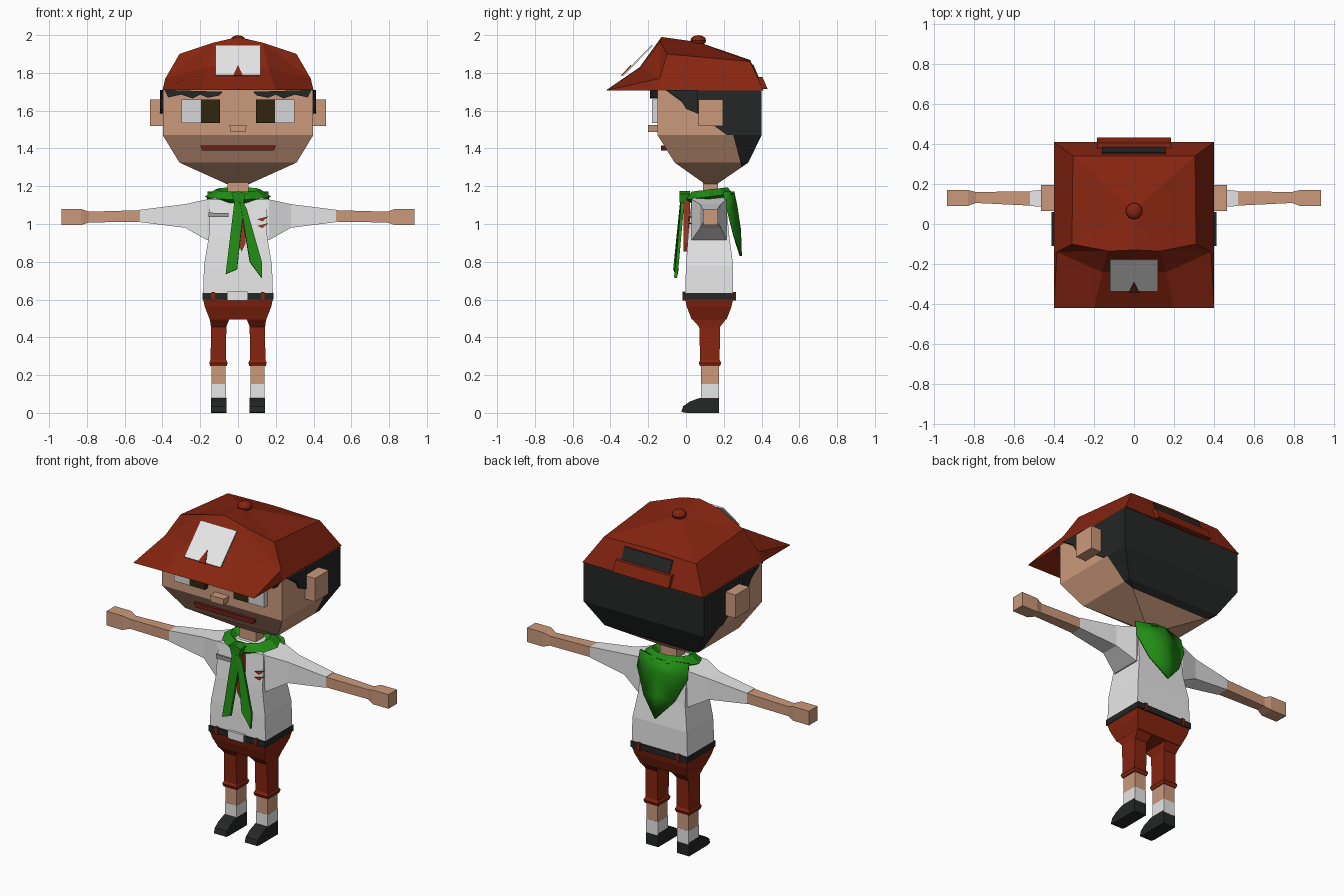
import bpy, bmesh, math
from mathutils import Vector

cube = bpy.data.objects.get("Cube")
if cube:
    bpy.data.objects.remove(cube, do_unlink=True)


def material(name, r, g, b):
    m = bpy.data.materials.new(name)
    m.use_nodes = True
    m.diffuse_color = (r, g, b, 1)
    m.node_tree.nodes["Principled BSDF"].inputs["Base Color"].default_value = (r, g, b, 1)
    return m


skin = material("skin", .60, .32, .20)
red = material("cap_red", .24, .018, .005)
dark = material("dark_hair", .018, .019, .019)
white = material("white_cloth", .80, .80, .80)
eye_white = material("eye_white", .68, .68, .70)
brown = material("eye_brown", .03, .018, .005)
lip = material("lip_red", .15, .014, .008)
green = material("scarf_green", .015, .26, .007)
tie_red = material("tie_red", .33, .04, .015)
grey = material("pocket_grey", .35, .35, .35)


def part(name, mat, verts, faces, mirror=False, thick=0, smooth=False):
    """Mesh object from points and faces, optionally mirrored or thickened."""
    bm = bmesh.new()
    vs = [bm.verts.new(v) for v in verts]
    for f in faces:
        bm.faces.new([vs[i] for i in f])
    bmesh.ops.recalc_face_normals(bm, faces=bm.faces)
    for f in bm.faces:
        f.smooth = smooth
    me = bpy.data.meshes.new(name)
    bm.to_mesh(me)
    bm.free()
    me.materials.append(mat)
    ob = bpy.data.objects.new(name, me)
    bpy.context.collection.objects.link(ob)
    if mirror:
        ob.modifiers.new("mirror", 'MIRROR')
    if thick:
        s = ob.modifiers.new("thickness", 'SOLIDIFY')
        s.thickness, s.offset = thick, 0
    return ob


def loft(name, mat, rings, mirror=False, caps=True):
    """Skin a list of closed rings with equal point counts."""
    n = len(rings[0])
    faces = [(k * n + i, k * n + (i + 1) % n, k * n + n + (i + 1) % n, k * n + n + i)
             for k in range(len(rings) - 1) for i in range(n)]
    if caps:
        faces += [tuple(range(n)), tuple(range((len(rings) - 1) * n, len(rings) * n))]
    return part(name, mat, [p for r in rings for p in r], faces, mirror)


def flat(z, x0, x1, y0, y1):
    return [(x0, y0, z), (x1, y0, z), (x1, y1, z), (x0, y1, z)]


def across(x, y0, y1, z0, z1):
    return [(x, y0, z0), (x, y1, z0), (x, y1, z1), (x, y0, z1)]


def box(name, mat, x0, x1, y0, y1, z0, z1, mirror=False):
    return loft(name, mat, [flat(z0, x0, x1, y0, y1), flat(z1, x0, x1, y0, y1)], mirror)


def prism_y(name, mat, pts, y0, y1, mirror=False):
    return loft(name, mat, [[(x, y, z) for x, z in pts] for y in (y0, y1)], mirror)


def prism_x(name, mat, pts, x0, x1, mirror=False):
    return loft(name, mat, [[(x, y, z) for y, z in pts] for x in (x0, x1)], mirror)


# Head, with the hair region cut into its faces
head = loft("head", skin, [flat(1.212, -.06, .06, .10, .165), flat(1.325, -.31, .31, -.06, .33),
                           flat(1.47, -.398, .398, -.15, .40), flat(1.712, -.398, .398, -.15, .40)])
head.data.materials.append(dark)
upper = Vector((0, -.11, 1.71)), Vector((0, .125, .17))
lower = Vector((0, .25, 1.47)), Vector((0, .19, .05))
bm = bmesh.new()
bm.from_mesh(head.data)
for co, no in (upper, lower):
    bmesh.ops.bisect_plane(bm, geom=bm.verts[:] + bm.edges[:] + bm.faces[:], plane_co=co, plane_no=no)
for f in bm.faces:
    c = f.calc_center_median()
    co, no = upper if c.z > 1.47 else lower
    f.material_index = int((c - co).dot(no) > 0)
bm.to_mesh(head.data)
bm.free()

# Face details
box("ear", skin, .39, .465, .065, .195, 1.52, 1.66, True)
box("eye", eye_white, .197, .30, -.18, -.148, 1.535, 1.66, True)
box("iris", brown, .095, .197, -.18, -.148, 1.535, 1.66, True)
prism_y("nose", skin, [(-.04, 1.487), (.04, 1.487), (.046, 1.525), (-.046, 1.525)], -.2, -.148)
prism_y("mouth", lip, [(-.19, 1.388), (.19, 1.388), (.20, 1.415), (-.20, 1.415)], -.132, -.09)
prism_y("fringe", dark, [(.08, 1.70), (.10, 1.68), (.16, 1.668), (.20, 1.685), (.24, 1.665),
                         (.30, 1.685), (.37, 1.67), (.39, 1.71)], -.19, -.148, True)
prism_x("sideburn", dark, [(-.11, 1.71), (-.03, 1.66), (0, 1.61), (.06, 1.585), (.06, 1.71)],
        .39, .413, True)

# Cap with sloping brim, modelled as one half and mirrored
cap_points = {
    "rim_back": (.40, .41, 1.708), "rim_back_mid": (0, .41, 1.708),
    "ridge_back": (.305, .34, 1.86), "ridge_back_mid": (0, .34, 1.868),
    "ridge_front": (.31, -.10, 1.90), "crown": (0, .065, 1.963),
    "peak": (0, -.13, 1.99), "peak_side": (.13, -.135, 1.96),
    "fold": (0, -.245, 1.83), "fold_side": (.16, -.24, 1.83),
    "temple": (.385, -.14, 1.77), "rim_side": (.40, -.15, 1.708),
    "brim_corner": (.40, -.42, 1.708), "brim_side": (.20, -.42, 1.71), "brim_mid": (0, -.42, 1.71)}
cap_faces = ["rim_back ridge_back ridge_back_mid rim_back_mid",
             "rim_back ridge_back ridge_front temple rim_side",
             "ridge_back_mid ridge_back crown", "ridge_back ridge_front crown",
             "ridge_front peak_side crown", "peak_side peak crown",
             "peak peak_side fold_side fold", "fold fold_side brim_side brim_mid",
             "peak_side ridge_front temple", "peak_side temple fold_side",
             "fold_side temple brim_corner brim_side", "temple rim_side brim_corner"]
keys = list(cap_points)
part("cap", red, list(cap_points.values()),
     [[keys.index(k) for k in f.split()] for f in cap_faces], True)
part("cap_patch", white, [(-.12, -.18, 1.945), (.12, -.18, 1.945), (.12, -.335, 1.785), (-.12, -.335, 1.785)],
     [(0, 1, 2, 3)], thick=.008)
part("patch_mark", red, [(-.025, -.342, 1.785), (.025, -.342, 1.785), (0, -.29, 1.84)], [(0, 1, 2)], thick=.006)
prism_x("cap_strap", red, [(.432, 1.715), (.405, 1.778), (.37, 1.778), (.40, 1.715)], -.185, .185)
prism_x("cap_opening", dark, [(.386, 1.775), (.356, 1.845), (.335, 1.845), (.36, 1.775)], -.16, .16)
bpy.ops.mesh.primitive_uv_sphere_add(segments=10, ring_count=6, radius=.042, location=(0, .065, 1.972))
button = bpy.context.object
button.name = "cap_button"
button.scale.z = .66
button.data.materials.append(red)

# Neck, shirt, arms
box("neck", skin, -.055, .055, .09, .17, 1.10, 1.24)
loft("shirt", white, [flat(.61, -.185, .185, -.005, .25), flat(.78, -.18, .18, 0, .25),
                      flat(.93, -.155, .155, .01, .23), flat(1.13, -.15, .15, .03, .21),
                      flat(1.16, -.06, .06, .07, .18)])
loft("sleeve", white, [across(.12, .04, .20, .92, 1.14), across(.165, .03, .215, .915, 1.13),
                       across(.28, .075, .185, .98, 1.105), across(.52, .09, .165, 1.01, 1.075)], True)
loft("forearm_and_hand", skin, [across(.52, .092, .163, 1.012, 1.073), across(.79, .105, .16, 1.008, 1.065),
                                across(.83, .09, .17, .995, 1.08), across(.935, .09, .17, .995, 1.08)], True)
prism_y("pocket", grey, [(-.155, 1.037), (-.05, 1.037), (-.05, 1.058), (-.155, 1.06)], .012, .03)
for z in (1.025, .99):
    prism_y("badge", tie_red, [(.10, z), (.16, z + .015), (.13, z - .012)], .012, .03)

# Belt
box("belt", dark, -.188, .188, -.012, .258, .60, .635)
box("shirt_tail", white, -.055, .05, -.018, 0, .595, .642)
for y in (-.018, .25):
    box("belt_loop", red, .122, .14, y, y + .014, .595, .64, True)

# Shorts
loft("shorts_hips", red, [flat(.605, -.186, .186, -.006, .25), flat(.56, -.175, .175, .005, .24),
                          flat(.495, -.15, .15, .03, .215)])
loft("shorts_leg", red, [flat(.50, .045, .15, .03, .215), flat(.455, .062, .143, .07, .18),
                         flat(.28, .063, .145, .075, .178)], True)
loft("shorts_cuff", red, [flat(.28, .062, .146, .075, .178), flat(.265, .055, .152, .068, .186),
                          flat(.247, .06, .147, .074, .18)], True)

# Legs, socks, shoes
box("shin", skin, .065, .14, .08, .175, .15, .26, True)
box("sock", white, .064, .141, .079, .176, .07, .152, True)
prism_x("shoe", dark, [(.175, 0), (.175, .08), (.075, .08), (.02, .06), (-.015, .035), (-.025, .005), (0, 0)],
        .062, .143, True)

# Scarf: collar ring, back flap, knot and tails


def collar_ring(rx, ry, z):
    steps = [math.tau * i / 10 for i in range(10)]
    return [(rx * math.cos(a), .125 + ry * math.sin(a), z + .12 * ry * math.sin(a)) for a in steps]


loft("scarf_collar", green, [collar_ring(.07, .06, 1.14), collar_ring(.12, .10, 1.183),
                             collar_ring(.175, .13, 1.145), collar_ring(.13, .10, 1.12)], caps=False)
part("scarf_flap", green, [(0, .25, 1.17), (.16, .20, 1.17), (0, .265, 1.10), (.165, .22, 1.08),
                           (0, .285, .97), (.10, .255, .94), (0, .29, .83)],
     [(0, 1, 3, 2), (2, 3, 5, 4), (4, 5, 6)], True, .012, True)
prism_y("scarf_knot", green, [(-.035, 1.165), (-.02, 1.115), (.03, 1.115), (.04, 1.16), (0, 1.175)], -.035, .02)
part("scarf_tail_right", green, [(-.015, -.02, 1.15), (.03, -.02, 1.08), (-.005, -.06, .76), (-.065, -.05, .735)],
     [(0, 1, 2, 3)], thick=.016)
part("scarf_tail_left", green, [(.005, -.02, 1.15), (.045, -.02, 1.08), (.125, -.045, .80), (.125, -.055, .715),
                                (.062, -.05, .80)], [(0, 1, 2, 3, 4)], thick=.016)
prism_y("tie", tie_red, [(.005, 1.12), (.035, 1.12), (.04, .90), (.02, .855), (0, .89)], -.012, .02)
